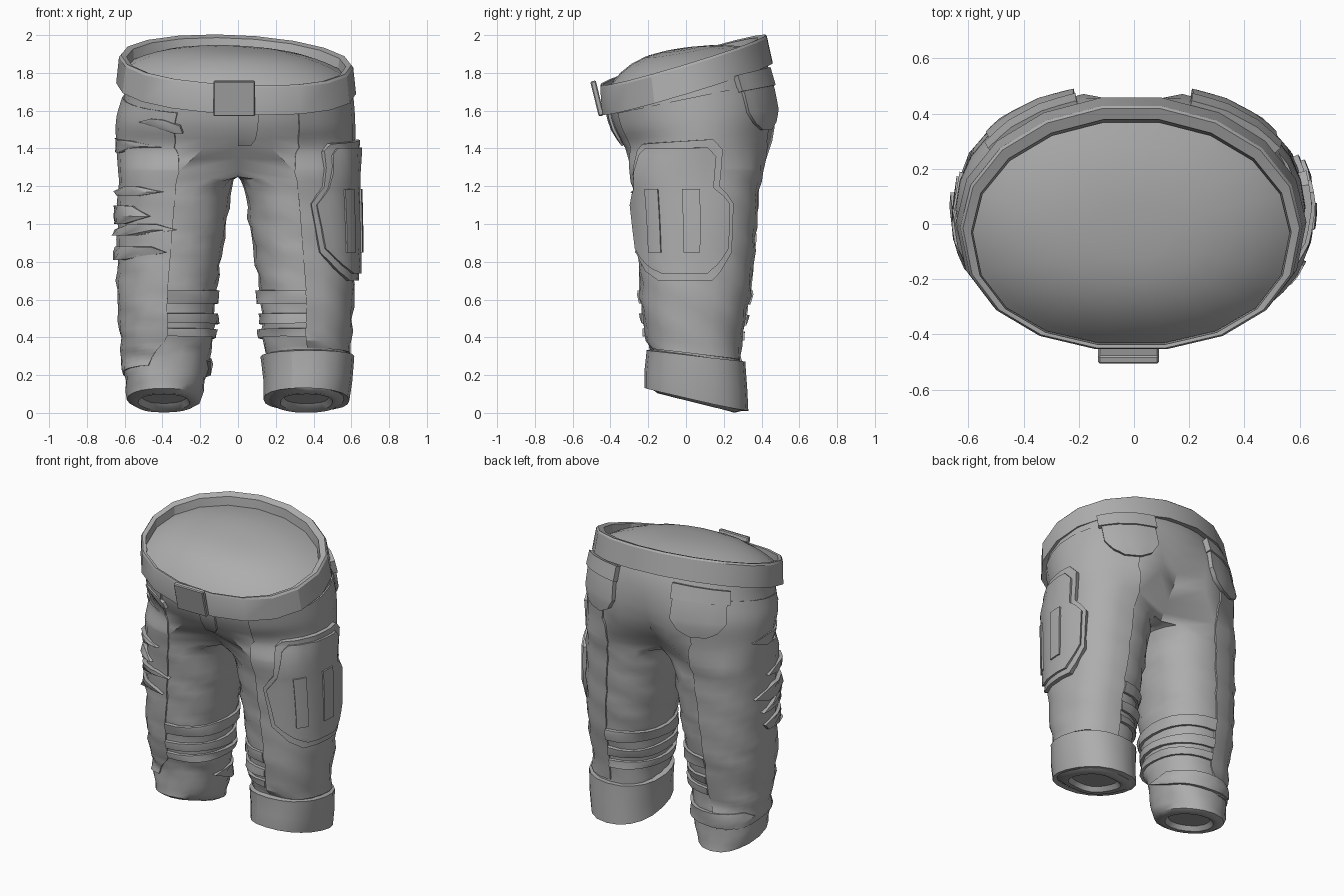
import bpy, bmesh, math
from mathutils import Vector

if "Cube" in bpy.data.objects:
    bpy.data.objects.remove(bpy.data.objects["Cube"])

grey = bpy.data.materials.new("grey_cloth")
grey.diffuse_color = (0.42, 0.42, 0.42, 1)
grey.use_nodes = True
grey.node_tree.nodes["Principled BSDF"].inputs["Base Color"].default_value = grey.diffuse_color

# level, inner x, outer x, front y, back y, slope of the level along y
PELVIS = [(1.77, 0, .59, -.42, .41, .29), (1.68, 0, .60, -.41, .45, .22),
          (1.55, 0, .61, -.385, .485, .12), (1.42, 0, .61, -.335, .47, .05)]
LEG = [(1.28, 0, .60, -.29, .40, 0), (1.2, .03, .60, -.272, .38, 0),
       (1.0, .06, .605, -.252, .365, 0), (.8, .09, .605, -.24, .35, 0),
       (.6, .12, .605, -.23, .325, 0), (.4, .13, .59, -.205, .285, -.05),
       (.3, .15, .585, -.18, .285, -.15), (.18, .17, .575, -.18, .29, -.22),
       (.085, .2, .56, -.18, .295, -.25)]
LEVELS = [r[0] for r in PELVIS + LEG]
N, OUT = 20, 12      # ring points; 0..OUT run front centre -> outside -> back centre


def spow(v, e):
    return math.copysign(abs(v) ** e, v)


def make_grid(s):
    rows = []
    for z, xi, xo, yf, yb, tilt in PELVIS:
        cy, hy = (yf + yb) / 2, (yb - yf) / 2
        row = []
        if s < 0 and z < 1.6:
            xo += .025
        for k in range(OUT + 1):
            a = math.radians(-90 + 15 * k)
            y = cy + hy * spow(math.sin(a), .92)
            if k == 0 and z < 1.5:               # front and back centre dents
                y *= .94
            if k == OUT and z < 1.6:
                y *= .9 if z > 1.5 else .8
            row.append(Vector((xo * spow(math.cos(a), .92) if 0 < k < OUT else 0, y, z + tilt * y)))
        rows.append(row)
    for z, xi, xo, yf, yb, tilt in LEG:
        if s < 0:
            xo += .025
        elif z < .25:        # roomier cuff end
            xi, yf, yb = .165, yf - .01, yb + .005
        cx, rx, cy, hy = (xi + xo) / 2, (xo - xi) / 2, (yf + yb) / 2, (yb - yf) / 2
        row = []
        for k in range(N):
            a = math.radians(-108 + 18 * k)
            x = cx + rx * spow(math.cos(a), .88)
            y = cy + hy * spow(math.sin(a), .88)
            zz = z + tilt * y
            if z == 1.28 and (k >= OUT or k == 0):   # crotch line
                x, y = 0, y * .74
                zz = 1.29 if k in (0, OUT) else 1.25
            row.append(Vector((x, y, zz)))
        rows.append(row)
    for row in rows[:len(PELVIS)]:
        row += [p.copy() for p in rows[len(PELVIS)][OUT + 1:]]
    for row in rows:
        for p in row:
            p.x *= s
    return rows


GRID = {1: make_grid(1), -1: make_grid(-1)}


def raw(s, k, z):
    """Smooth point on one half of the trousers."""
    i = 0
    while i < len(LEVELS) - 2 and z < LEVELS[i + 1]:
        i += 1
    t = (z - LEVELS[i]) / (LEVELS[i + 1] - LEVELS[i])
    k0, f = math.floor(k) % N, k - math.floor(k)
    q = []
    for j in (i - 1, i, i + 1, i + 2):
        row = GRID[s][min(max(j, 0), len(LEVELS) - 1)]
        q.append(row[k0].lerp(row[(k0 + 1) % N], f))
    p = .5 * (2 * q[1] + (q[2] - q[0]) * t + (2 * q[0] - 5 * q[1] + 4 * q[2] - q[3]) * t * t
              + (3 * q[1] - q[0] - 3 * q[2] + q[3]) * t ** 3)
    if z >= 1.28 and k in (0, OUT):
        p.x = 0
    return p


def surf(s, k, z, off=0.0, folds=True):
    p = raw(s, k, z)
    if folds and z < 1.25:      # cloth folds
        off += .005 * math.sin(31 * z + 1.26 * k * s) + .004 * math.sin(53 * z - .63 * k + s)
    if off:
        zc = max(z, .106)
        n = (raw(s, k + .3, zc) - raw(s, k - .3 if k > 0 or z < 1.28 else 0, zc)).cross(
            raw(s, k, zc + .02) - raw(s, k, zc - .02)).normalized()
        p = p + n * off * s
    return p


def finish(name, bm, angle=35):
    bmesh.ops.remove_doubles(bm, verts=bm.verts, dist=1e-4)
    bmesh.ops.recalc_face_normals(bm, faces=bm.faces)
    me = bpy.data.meshes.new(name)
    bm.to_mesh(me)
    bm.free()
    me.materials.append(grey)
    ob = bpy.data.objects.new(name, me)
    bpy.context.collection.objects.link(ob)
    bpy.context.view_layer.objects.active = ob
    ob.select_set(True)
    bpy.ops.object.shade_smooth_by_angle(angle=math.radians(angle))
    ob.select_set(False)
    return ob


def bridge(bm, a, b, closed):
    n = len(a)
    for i in range(n if closed else n - 1):
        bm.faces.new((a[i], a[(i + 1) % n], b[(i + 1) % n], b[i]))


def patch(name, s, rows, off, n=8, sub=1, folds=True):
    """Raised cloth piece following the surface; rows are (level, left k, right k)."""
    full = []
    for a, b in zip(rows, rows[1:]):
        full += [tuple(u + (v - u) * j / sub for u, v in zip(a, b)) for j in range(sub)]
    full.append(rows[-1])
    bm = bmesh.new()
    top, base = [], []
    for z, l, r in full:
        ks = [l + (r - l) * i / n for i in range(n + 1)]
        top.append([bm.verts.new(surf(s, k, z, off, folds)) for k in ks])
        base.append([bm.verts.new(surf(s, k, z, -.005, folds)) for k in ks])
    for a, b in zip(top, top[1:]):
        bridge(bm, a, b, False)
    bridge(bm, top[0], base[0], False)
    bridge(bm, top[-1], base[-1], False)
    for e in (0, -1):
        bridge(bm, [r[e] for r in top], [r[e] for r in base], False)
    return finish(name, bm)


# trousers: pelvis halves and legs in one mesh
bm = bmesh.new()
for s in (1, -1):
    upper = [1.77, 1.72, 1.68, 1.62, 1.55, 1.48, 1.42, 1.35, 1.28]
    rings = [[bm.verts.new(surf(s, k, z)) for k in range(OUT + 1)] for z in upper]
    for a, b in zip(rings, rings[1:]):
        bridge(bm, a, b, False)
    lower = [1.28 - (1.28 - .085) * i / 24 for i in range(25)]
    legs = [[bm.verts.new(surf(s, k, z)) for k in range(N)] for z in lower]
    for a, b in zip(legs, legs[1:]):
        bridge(bm, a, b, True)
    # rounded underside with a small recess
    mid = sum((v.co for v in legs[-1]), Vector()) / N
    last = legs[-1]
    for scale, dz in ((.85, -.018), (.7, -.015), (.6, .015)):
        lip = [bm.verts.new(mid.lerp(v.co, scale) + Vector((0, 0, dz))) for v in legs[-1]]
        bridge(bm, last, lip, True)
        last = lip
    bm.faces.new(last)
finish("trousers", bm, 40)


# belt and waist lining
def ring(bm, rx, yf, yb, z, slope=.3, n=18, bulge=0.0):
    cy, hy = (yf + yb) / 2, (yb - yf) / 2
    out = []
    for i in range(n):
        a = math.tau * i / n
        e = .9 if math.sin(a) < 0 else 1
        x, y = rx * spow(math.cos(a), e) - .01, cy + hy * spow(math.sin(a), e)
        out.append(bm.verts.new((x, y, z + slope * y - .045 * x + bulge * (1 - 1.3 * y))))
    return out


bm = bmesh.new()
prof = [(.58, -.41, .41, 1.74), (.635, -.45, .465, 1.715), (.62, -.46, .435, 1.86),
        (.61, -.455, .425, 1.873), (.58, -.443, .385, 1.868), (.575, -.437, .375, 1.79)]
rs = [ring(bm, *p) for p in prof]
for a, b in zip(rs, rs[1:]):
    bridge(bm, a, b, True)
finish("belt", bm, 25)

bm = bmesh.new()
rs = []
for c in (1, .95, .88, .78, .64, .46, .25, .06):
    rs.append(ring(bm, .575 * c, -.03 - .407 * c, -.03 + .405 * c, 1.815, bulge=.115 * (1 - c ** 3)))
for a, b in zip(rs, rs[1:]):
    bridge(bm, a, b, True)
bm.faces.new(rs[-1])
finish("waist_lining", bm, 60)

# buckle
bm = bmesh.new()
bmesh.ops.create_cube(bm, size=1)
for v in bm.verts:
    v.co = Vector((v.co.x * .22, v.co.y * .03, v.co.z * .19))
bmesh.ops.bevel(bm, geom=list(bm.edges), offset=.006, segments=1, affect='EDGES')
buckle = finish("buckle", bm)
buckle.location = (-.02, -.47, 1.665)
buckle.rotation_euler = (.24, 0, 0)

# fly, outer leg panels, back pockets
patch("fly", 1, [(1.69, 0, .65), (1.48, 0, .55), (1.44, 0, .4)], .014, 3, 3)
for s, side in ((1, "left"), (-1, "right")):
    end = [(.32, 1, 11)] if s > 0 else [(.4, 1, 11), (.22, 2.2, 10.4)]
    patch("outer_panel_" + side, s, [(1.66, 2, 10), (1.42, 2, 10), (1.28, 1, 11), (.8, 1, 11)] + end,
          .01, 10, 8)
    patch("back_pocket_" + side, s, [(1.70, 8.3, 10.7), (1.55, 8.4, 10.8), (1.5, 8.8, 10.5), (1.47, 9.3, 10)], .028, 6, 2)
    patch("pocket_flap_" + side, s, [(1.71, 8.2, 10.8), (1.64, 8.2, 10.8)], .036, 6, 1)
    # gathered folds inside the shins
    for i, (lo, hi) in enumerate(((.58, .65), (.48, .53), (.4, .45))):
        patch(f"shin_fold_{side}_{i}", s, [(hi, 11, 21), (hi - .02, 11, 21), (lo, 11, 21)], .02, 12, 1)

# turned up cuff
patch("cuff", 1, [(.31, 0, 20), (.29, 0, 20), (.18, 0, 20), (.085, 0, 20)], .03, 20, 1, False)
patch("ankle_fold", -1, [(.31, 8, 15), (.27, 7, 17), (.23, 9, 15)], .02, 10, 1)

# knee guard: border, raised face, two ribs
pad = [(1.44, 3.3, 6.6), (1.39, 2.9, 7), (1.2, 2.3, 7), (1.1, 1.6, 7.8),
       (.85, 1.9, 7.8), (.75, 3, 7.2), (.70, 4, 6.8)]
patch("knee_guard_border", 1, pad, .036, 10, 2, False)
patch("knee_guard_face", 1, [(1.07 + (z - 1.07) * .9, l + .25, r - .25) for z, l, r in pad], .05, 10, 2, False)
for i, k in enumerate((3.5, 5.4)):
    patch(f"knee_guard_rib_{i}", 1, [(1.18, k, k + .75), (.85, k, k + .75)], .06, 2, 4, False)

# torn knee flaps and thigh creases
tears = [((1.2, 3, 4), (1.165, 1.6, 6), (1.14, 3, 5)), ((1.09, 3.5, 5.5), (1.04, 2.2, 7), (1.0, 4, 6)),
         ((1.0, 1.8, 3.5), (.97, .8, 5.5), (.94, 3, 6.5)), ((.88, 2, 5), (.85, 1.2, 6.3), (.81, 4, 6))]
for i, t in enumerate(tears):
    patch(f"torn_flap_{i}", -1, t, .034, 8, 1)
patch("thigh_crease_0", -1, [(1.6, 2.5, 3), (1.57, 1.8, 3.6), (1.52, 1.7, 2)], .02, 4, 1)
patch("thigh_crease_1", -1, [(1.45, 4, 6), (1.42, 2.5, 7), (1.38, 5, 6)], .018, 6, 1)
